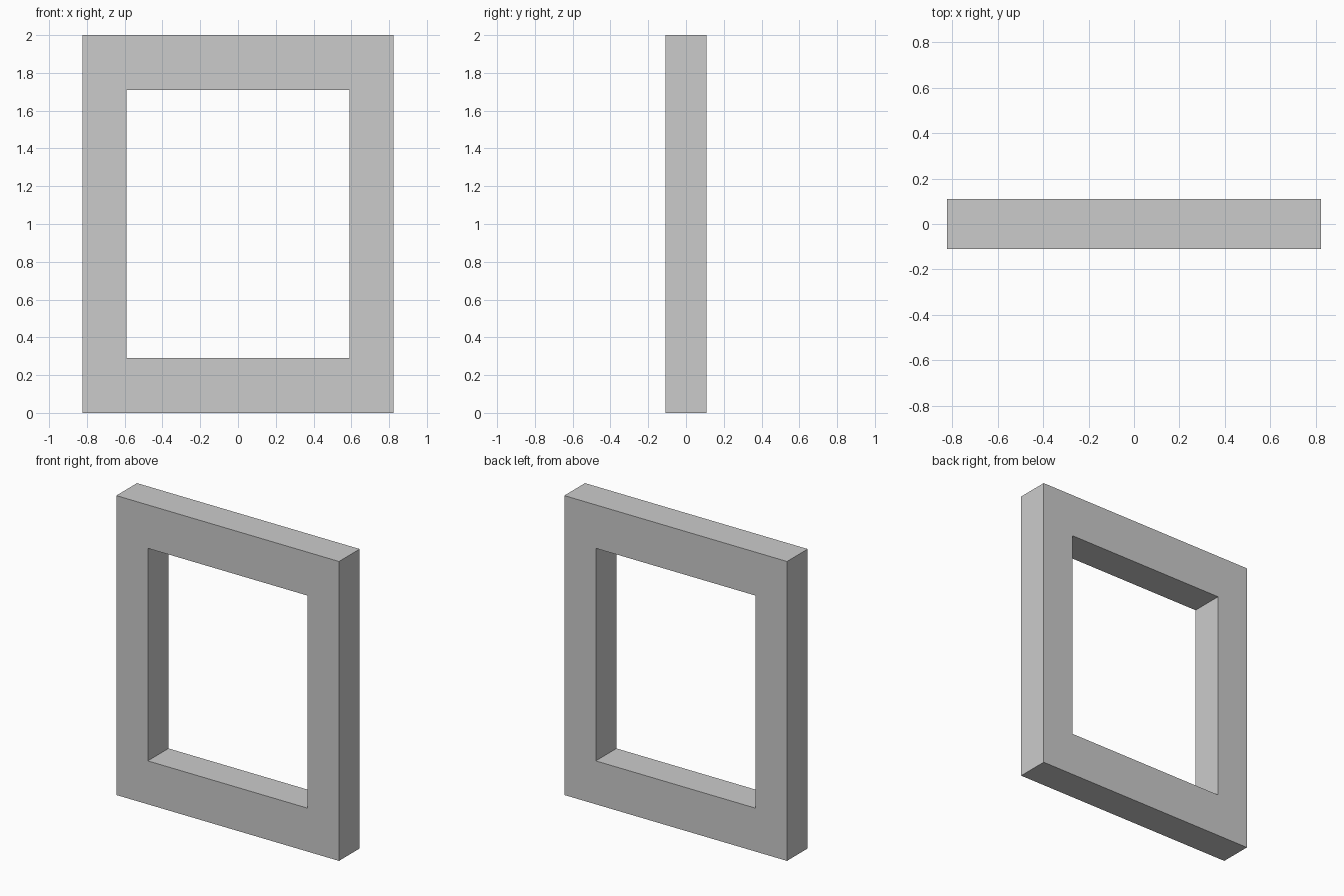
import bpy, bmesh

if "Cube" in bpy.data.objects:
    bpy.data.objects.remove(bpy.data.objects["Cube"])

HALF_W, HEIGHT, HALF_D = 0.823, 2.0, 0.109   # outer size
OPEN_W, OPEN_Z0, OPEN_Z1 = 0.59, 0.29, 1.71  # opening


def rect(bm, half_w, z0, z1):
    """Rectangle of vertices on the front plane."""
    return [bm.verts.new((x, -HALF_D, z)) for x, z in
            ((-half_w, z0), (half_w, z0), (half_w, z1), (-half_w, z1))]


bm = bmesh.new()

# front face ring between outer edge and opening
outer = rect(bm, HALF_W, 0, HEIGHT)
inner = rect(bm, OPEN_W, OPEN_Z0, OPEN_Z1)
ring = []
for i in range(4):
    j = (i + 1) % 4
    ring.append(bm.faces.new((outer[i], outer[j], inner[j], inner[i])))

# extrude to the back, keeping the front ring
ext = bmesh.ops.extrude_face_region(bm, geom=ring, use_keep_orig=True)
back = [g for g in ext["geom"] if isinstance(g, bmesh.types.BMVert)]
bmesh.ops.translate(bm, verts=back, vec=(0, 2 * HALF_D, 0))
bmesh.ops.recalc_face_normals(bm, faces=bm.faces)

mesh = bpy.data.meshes.new("frame")
bm.to_mesh(mesh)
bm.free()
bpy.context.collection.objects.link(bpy.data.objects.new("frame", mesh))
